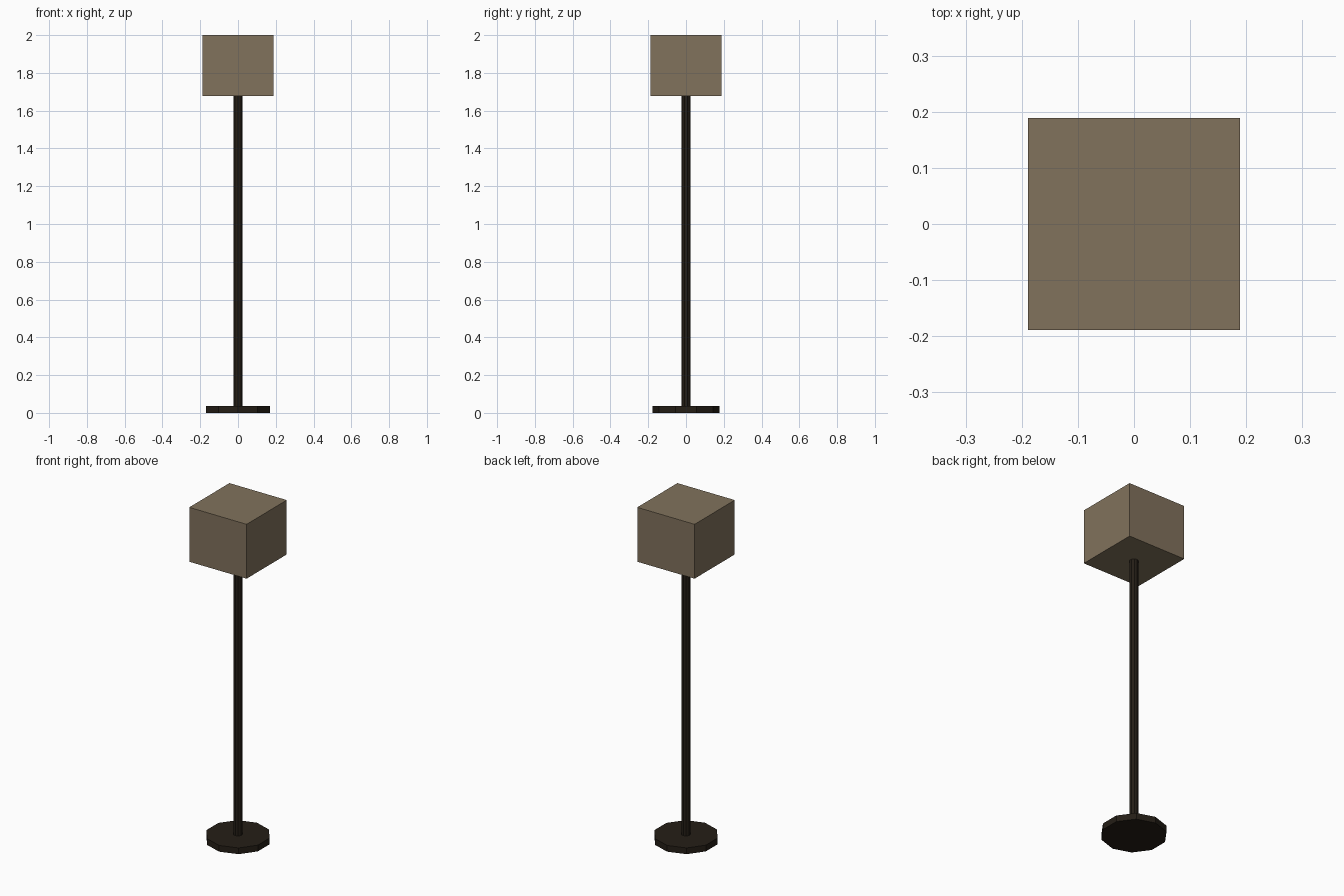
import bpy

if "Cube" in bpy.data.objects:
    bpy.data.objects.remove(bpy.data.objects["Cube"])

def material(name, rgb):
    m = bpy.data.materials.new(name)
    m.diffuse_color = (*rgb, 1)
    m.use_nodes = True
    m.node_tree.nodes["Principled BSDF"].inputs["Base Color"].default_value = m.diffuse_color
    return m

dark = material("dark_metal", (0.018, 0.013, 0.008))
tan = material("tan_fabric", (0.22, 0.168, 0.107))

def cylinder(name, sides, radius, z0, z1, mat):
    bpy.ops.mesh.primitive_cylinder_add(vertices=sides, radius=radius, depth=z1 - z0,
                                        location=(0, 0, (z0 + z1) / 2))
    ob = bpy.context.object
    ob.name = name
    ob.data.materials.append(mat)
    return ob

# ten-sided foot and slim pole
cylinder("base", 10, 0.177, 0, 0.037, dark)
cylinder("pole", 10, 0.025, 0.037, 1.677, dark)

# closed box lampshade
bpy.ops.mesh.primitive_cube_add(size=1, location=(0, 0, (1.677 + 2) / 2))
shade = bpy.context.object
shade.name = "lampshade"
shade.scale = (0.377, 0.377, 2 - 1.677)
bpy.ops.object.transform_apply(location=False, rotation=False, scale=True)
shade.data.materials.append(tan)
